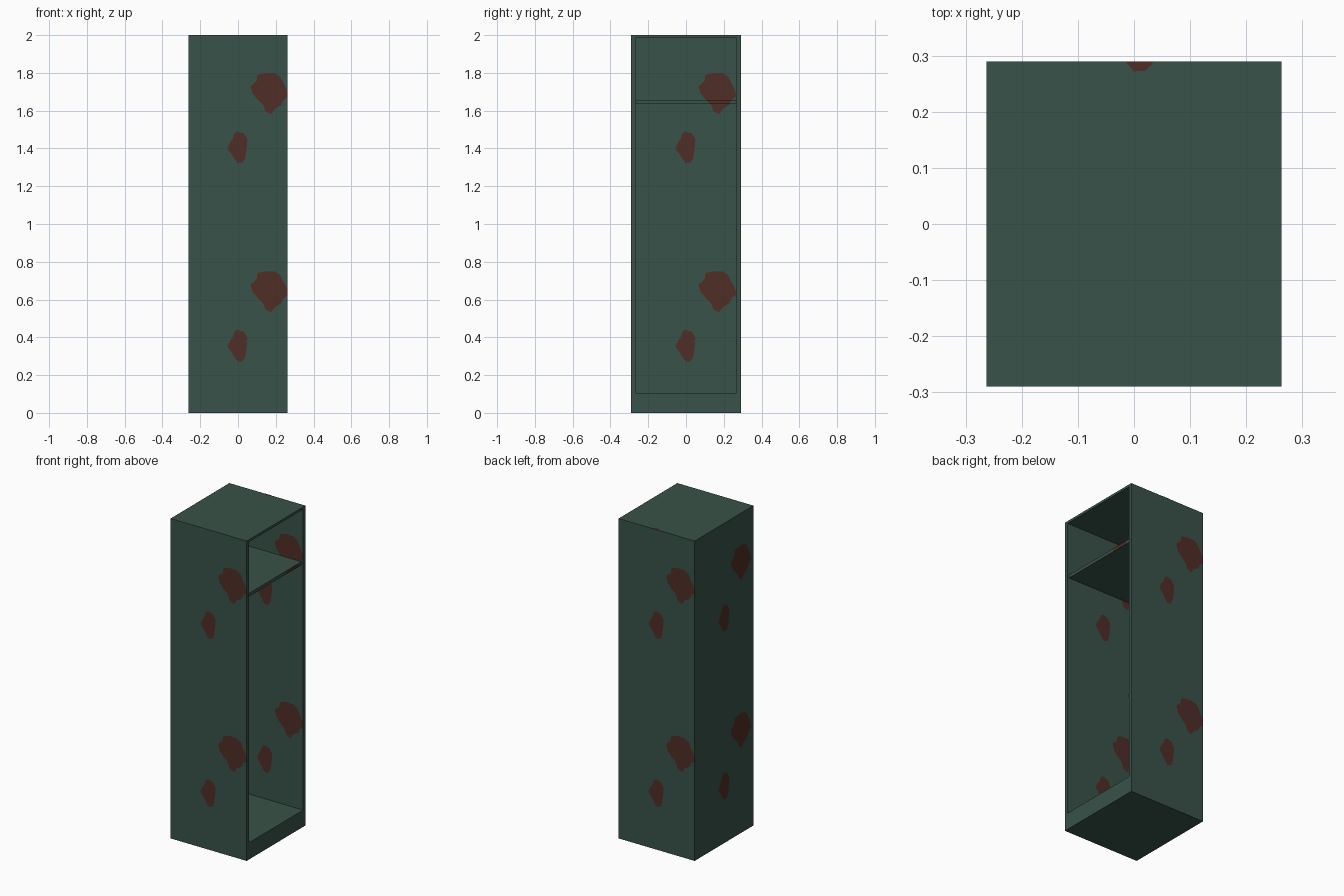
import bpy, bmesh
from mathutils import Vector

if "Cube" in bpy.data.objects:
    bpy.data.objects.remove(bpy.data.objects["Cube"])

# overall half sizes, opening limits and wall thickness
HX, HY, H = 0.263, 0.29, 2.0
IY, Z0, Z1, BACK = 0.268, 0.105, 1.985, -0.241
SHELF_X, SHELF_Z0, SHELF_Z1 = 0.252, 1.635, 1.655
PERIOD, LIFT = 1.05, 0.001      # vertical repeat of the rust pattern, plate offset


def material(name, rgb):
    m = bpy.data.materials.new(name)
    m.diffuse_color = (*rgb, 1)
    m.use_nodes = True
    m.node_tree.nodes["Principled BSDF"].inputs["Base Color"].default_value = m.diffuse_color
    return m


green = material("dark green paint", (0.040, 0.084, 0.065))
rust = material("rust brown", (0.080, 0.027, 0.019))


def finish(name, bm, mat):
    me = bpy.data.meshes.new(name)
    bm.to_mesh(me)
    bm.free()
    me.materials.append(mat)
    ob = bpy.data.objects.new(name, me)
    bpy.context.collection.objects.link(ob)
    return ob


def box(lo, hi):
    bm = bmesh.new()
    bmesh.ops.create_cube(bm, size=1)
    for v in bm.verts:
        v.co = Vector([hi[i] if v.co[i] > 0 else lo[i] for i in range(3)])
    return bm


# cabinet body: box with its +x face inset and pushed inward
bm = box((-HX, -HY, 0), (HX, HY, H))
front = max(bm.faces, key=lambda f: f.calc_center_median().x)
bmesh.ops.inset_individual(bm, faces=[front], thickness=0.02)
for v in front.verts:
    v.co = (HX, IY if v.co.y > 0 else -IY, Z1 if v.co.z > 1 else Z0)
pushed = bmesh.ops.extrude_discrete_faces(bm, faces=[front])["faces"][0]
for v in pushed.verts:
    v.co.x = BACK
bmesh.ops.recalc_face_normals(bm, faces=bm.faces)
finish("cabinet_body", bm, green)

# upper shelf
finish("shelf", box((BACK, -IY, SHELF_Z0), (SHELF_X, IY, SHELF_Z1)), green)

# rust outlines, in across / up coordinates of a wall
BIG = [(.066, 1.73), (.098, 1.756), (.103, 1.788), (.14, 1.80), (.198, 1.798),
       (.225, 1.777), (.24, 1.745), (.257, 1.714), (.267, 1.676), (.24, 1.655),
       (.23, 1.63), (.198, 1.613), (.175, 1.582), (.145, 1.597), (.135, 1.629),
       (.103, 1.66), (.077, 1.69)]
SMALL = [(-.003, 1.49), (.03, 1.48), (.05, 1.448), (.045, 1.395), (.04, 1.355),
         (.032, 1.335), (.02, 1.323), (0, 1.322), (-.016, 1.34), (-.034, 1.37),
         (-.056, 1.40), (-.045, 1.427), (-.03, 1.448), (-.018, 1.48)]


def rust_patches(name, origin, across, up, normal, u_range, v_range):
    """Flat rust plates on one wall, trimmed to the wall's limits."""
    bm = bmesh.new()
    for shape in (BIG, SMALL):
        for drop in (0, PERIOD):
            bm.faces.new([bm.verts.new((u, v - drop, 0)) for u, v in reversed(shape)])
    for axis, limits in ((0, u_range), (1, v_range)):
        for side, limit in zip((-1, 1), limits):
            co, no = Vector((0, 0, 0)), Vector((0, 0, 0))
            co[axis], no[axis] = limit, side
            bmesh.ops.bisect_plane(bm, geom=bm.verts[:] + bm.edges[:] + bm.faces[:],
                                   plane_co=co, plane_no=no, clear_outer=True)
    o, a, b, n = map(Vector, (origin, across, up, normal))
    for v in bm.verts:
        v.co = o + a * v.co.x + b * v.co.y + n * LIFT
    for f in bm.faces:
        f.normal_update()
        if f.normal.dot(n) < 0:
            f.normal_flip()
    finish(name, bm, rust)


X, Y, Z = Vector((1, 0, 0)), Vector((0, 1, 0)), Vector((0, 0, 1))
full = (0, H)
inner = (Z0, Z1)
# outer walls
rust_patches("rust_front", -Y * HY, X, Z, -Y, (-HX, HX), full)
rust_patches("rust_back", Y * HY, -X, Z, Y, (-HX, HX), full)
rust_patches("rust_left", -X * HX, -Y, Z, -X, (-HY, HY), full)
rust_patches("rust_top", Z * H, X, Y, Z, (-HX, HX), (-HY, HY))
# inner walls
rust_patches("rust_inner_left", X * BACK, Y, Z, X, (-IY, IY), inner)
rust_patches("rust_inner_back", Y * IY, X, Z, -Y, (BACK, HX), inner)
rust_patches("rust_inner_front", -Y * IY, -X, Z, Y, (-HX, -BACK), inner)
# shelf edge
rust_patches("rust_shelf_edge", X * SHELF_X, Y, Z, X, (-IY, IY), (SHELF_Z0, SHELF_Z1))
